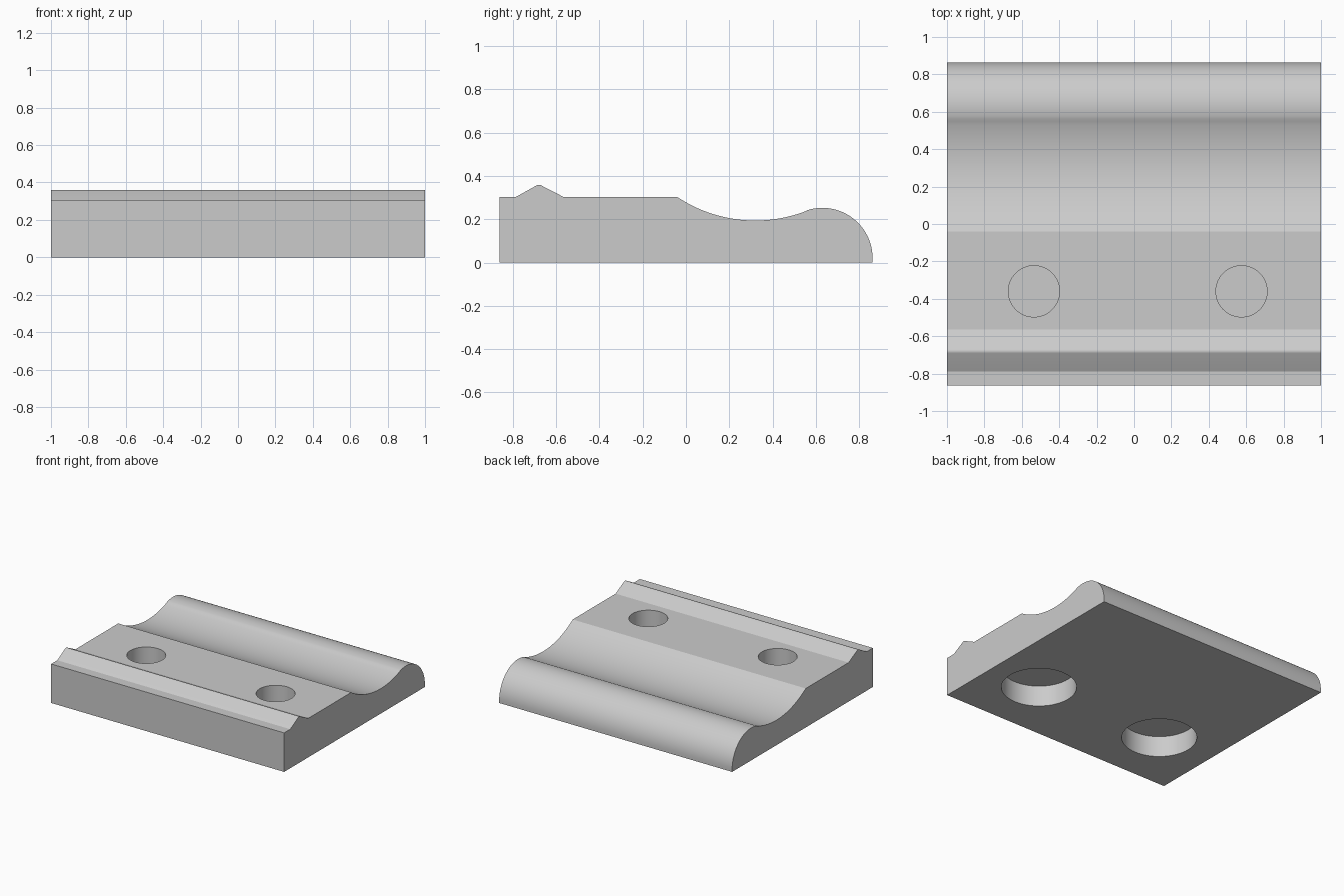
import bpy, bmesh
from math import sin, cos, radians, atan2, degrees

cube = bpy.data.objects.get("Cube")
if cube:
    bpy.data.objects.remove(cube, do_unlink=True)

grey = bpy.data.materials.new("light_grey")
grey.use_nodes = True
colour = (0.6, 0.6, 0.6, 1)
grey.diffuse_color = colour
grey.node_tree.nodes["Principled BSDF"].inputs["Base Color"].default_value = colour


def arc(centre, radius, start, end, steps):
    """Points (y, z) along a circular arc, angles in degrees."""
    angles = [radians(start + (end - start) * i / steps) for i in range(steps + 1)]
    return [(centre[0] + radius * cos(a), centre[1] + radius * sin(a)) for a in angles]


# Side profile: flat front, small ridge, flat deck, hollow, rounded back lip
scoop, lip = (0.32, 0.845), (0.63, 0.02)
join = degrees(atan2(scoop[1] - lip[1], scoop[0] - lip[0]))
scoop_start = degrees(atan2(0.3025 - scoop[1], -0.04 - scoop[0]))
profile = [(-0.8625, 0), (-0.8625, 0.3025), (-0.7875, 0.3025)]
profile += arc((-0.68, 0.337), 0.022, 118, 62, 6)
profile += [(-0.565, 0.3025)]
profile += arc(scoop, 0.651, scoop_start, join - 180, 28)
profile += arc(lip, 0.2325, join, 0, 32)[1:]
profile += [(0.8625, 0)]

# Extrude the profile along x
bm = bmesh.new()
face = bm.faces.new([bm.verts.new((-1, y, z)) for y, z in profile])
swept = bmesh.ops.extrude_face_region(bm, geom=[face])["geom"]
bmesh.ops.translate(bm, vec=(2, 0, 0),
                    verts=[v for v in swept if isinstance(v, bmesh.types.BMVert)])
bmesh.ops.recalc_face_normals(bm, faces=bm.faces)
mesh = bpy.data.meshes.new("base_plate")
bm.to_mesh(mesh)
bm.free()
plate = bpy.data.objects.new("base_plate", mesh)
bpy.context.collection.objects.link(plate)
mesh.materials.append(grey)


def cut_pocket(x, radius, bottom, top):
    """Cut a round blind pocket into the plate."""
    bpy.ops.mesh.primitive_cylinder_add(vertices=64, radius=radius, depth=top - bottom,
                                        location=(x, -0.36, (top + bottom) / 2))
    cutter = bpy.context.object
    cutter.name = "pocket_cutter"
    cutter.hide_render = True
    cutter.data.materials.append(grey)
    bpy.ops.object.select_all(action="DESELECT")
    bpy.context.view_layer.objects.active = plate
    plate.select_set(True)
    cut = plate.modifiers.new("pocket", "BOOLEAN")
    cut.operation, cut.solver, cut.object = "DIFFERENCE", "EXACT", cutter
    bpy.ops.object.modifier_apply(modifier=cut.name)
    bpy.data.objects.remove(cutter, do_unlink=True)


# Narrow pockets in the deck, wide pockets in the underside
for x in (-0.535, 0.575):
    cut_pocket(x, 0.137, 0.168, 0.5)
    cut_pocket(x, 0.266, -0.2, 0.162)

bpy.ops.object.shade_smooth_by_angle(angle=radians(25))
